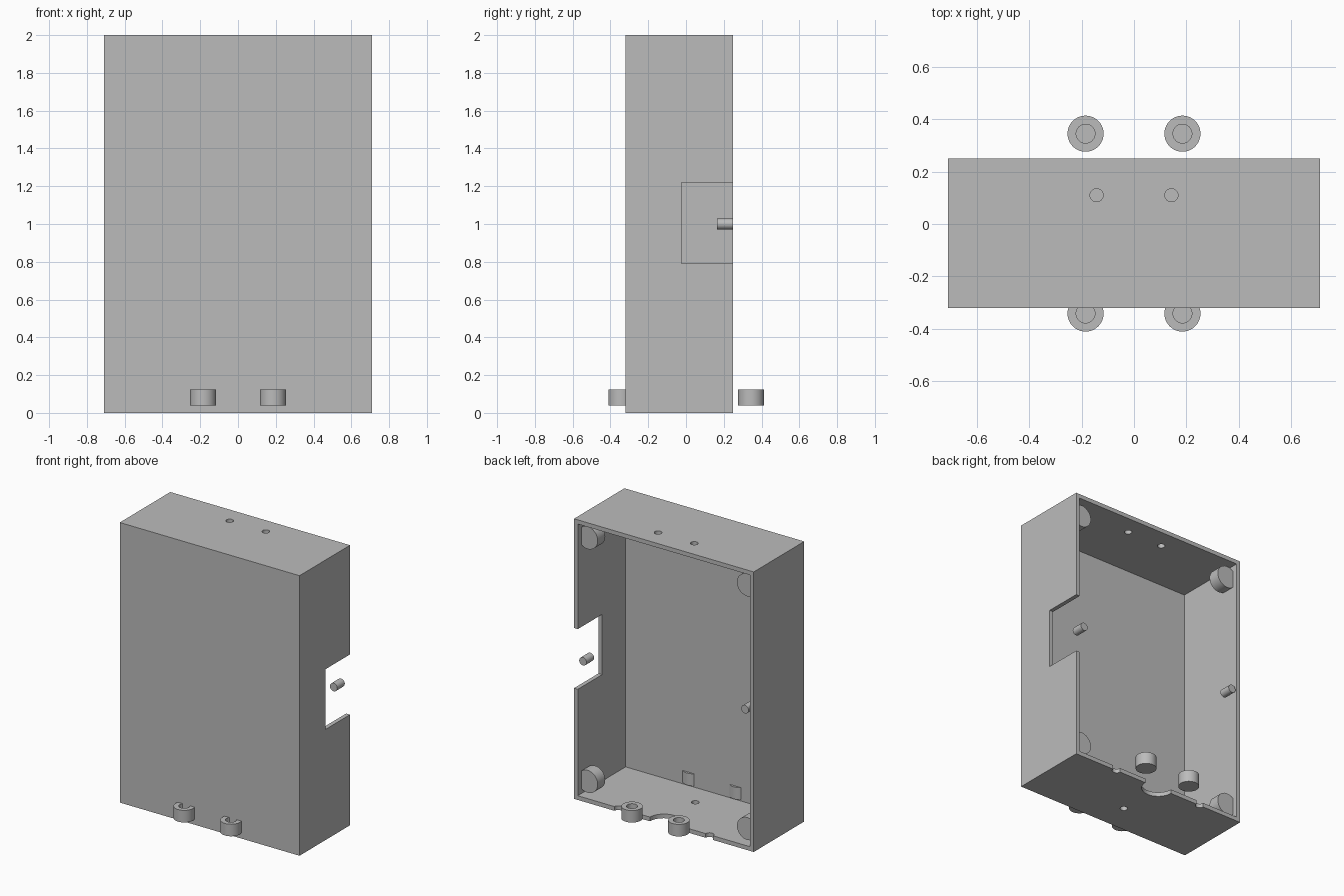
import bpy
import bmesh
import math
from mathutils import Matrix, Vector

if "Cube" in bpy.data.objects:
    bpy.data.objects.remove(bpy.data.objects["Cube"], do_unlink=True)

# Single matte grey
grey = bpy.data.materials.new("light_grey")
grey.use_nodes = True
colour = (0.5, 0.5, 0.5, 1)
grey.diffuse_color = colour
grey.node_tree.nodes["Principled BSDF"].inputs["Base Color"].default_value = colour

W, FRONT, BACK, H, T = 0.71, -0.32, 0.25, 2.0, 0.03


def finish(name, bm):
    bmesh.ops.recalc_face_normals(bm, faces=bm.faces)
    mesh = bpy.data.meshes.new(name)
    bm.to_mesh(mesh)
    bm.free()
    mesh.materials.append(grey)
    obj = bpy.data.objects.new(name, mesh)
    bpy.context.collection.objects.link(obj)
    return obj


def box(name, lo, hi):
    bm = bmesh.new()
    lo, hi = Vector(lo), Vector(hi)
    size = Matrix.Diagonal((*(hi - lo), 1))
    bmesh.ops.create_cube(bm, size=1, matrix=Matrix.Translation((lo + hi) / 2) @ size)
    return finish(name, bm)


def cylinder(name, centre, radius, length, along_y=False):
    bm = bmesh.new()
    turn = Matrix.Rotation(math.pi / 2 if along_y else 0, 4, "X")
    bmesh.ops.create_cone(bm, cap_ends=True, segments=40, radius1=radius, radius2=radius,
                          depth=length, matrix=Matrix.Translation(centre) @ turn)
    return finish(name, bm)


def cut(target, cutter):
    mod = target.modifiers.new("cut", "BOOLEAN")
    mod.operation = "DIFFERENCE"
    mod.solver = "EXACT"
    mod.object = cutter
    bpy.context.view_layer.update()
    graph = bpy.context.evaluated_depsgraph_get()
    mesh = bpy.data.meshes.new_from_object(target.evaluated_get(graph))
    target.modifiers.clear()
    target.data = mesh
    bpy.data.objects.remove(cutter, do_unlink=True)


parts = []

# Open-backed case
case = box("case", (-W, FRONT, 0), (W, BACK, H))
cut(case, box("cavity", (-W + T, FRONT + T, T), (W - T, BACK + 0.1, H - T)))

# Side notch, roof holes, floor hole and scalloped floor edge
cut(case, box("side_notch", (W - 0.1, -0.025, 0.79), (W + 0.1, BACK + 0.1, 1.22)))
for x in (-0.143, 0.143):
    cut(case, cylinder("roof_hole", (x, 0.11, H), 0.025, 0.2))
cut(case, cylinder("floor_hole", (0, -0.105, 0), 0.025, 0.2))
cut(case, cylinder("cable_scallop", (0, BACK, 0), 0.11, 0.2))
for x in (-0.36, 0.36):
    cut(case, cylinder("edge_scallop", (x, BACK, 0), 0.03, 0.2))
parts.append(case)

for side, x in (("left", 1), ("right", -1)):
    # Locating pin at mid height
    parts.append(cylinder(side + "_pin", (x * 0.64, 0.207, 1.0), 0.029, 0.085, True))
    # Corner bosses set against the side walls
    for level, z in (("lower", 0.13), ("upper", H - 0.13)):
        parts.append(cylinder(f"{side}_{level}_boss", (x * 0.63, 0.168, z),
                              0.08, 0.085, True))
    # Round sockets with blind holes, before and behind the case
    for place, y in (("front", -0.342), ("back", 0.345)):
        socket = cylinder(f"{side}_{place}_socket", (x * 0.185, y, 0.082), 0.069, 0.086)
        cut(socket, cylinder("socket_hole", (x * 0.185, y, 0.13), 0.036, 0.12))
        parts.append(socket)

# Smooth round walls, keep edges crisp
bpy.ops.object.select_all(action="DESELECT")
for obj in parts:
    obj.select_set(True)
bpy.context.view_layer.objects.active = case
bpy.ops.object.shade_smooth_by_angle(angle=math.radians(30))
